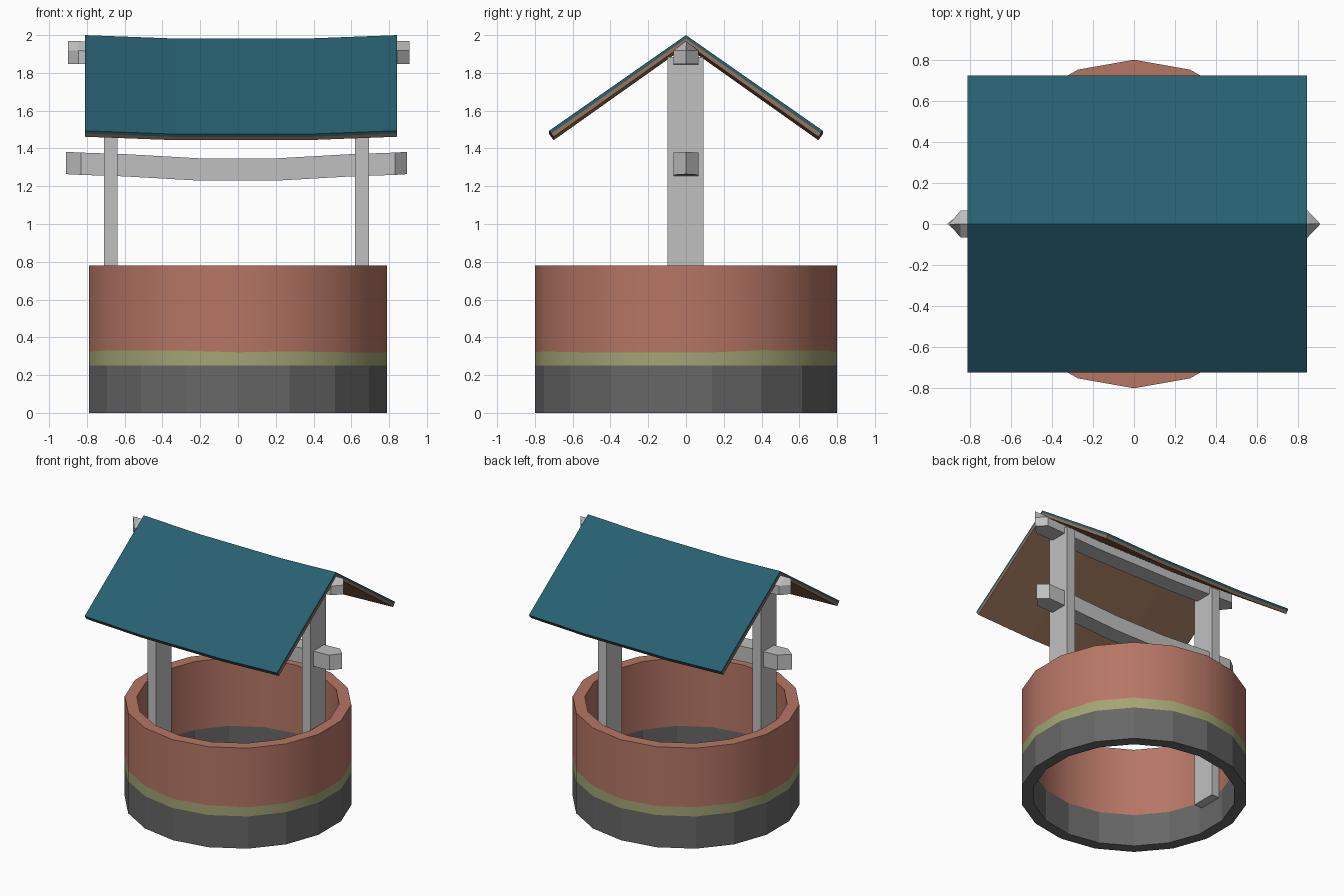
import bpy, bmesh, math, random

if "Cube" in bpy.data.objects:
    bpy.data.objects.remove(bpy.data.objects["Cube"])

random.seed(4)


def mat(name, rgb):
    lin = [(c / 255 / 12.92) if c < 10 else ((c / 255 + 0.055) / 1.055) ** 2.4 for c in rgb]
    m = bpy.data.materials.new(name)
    m.diffuse_color = (*lin, 1)
    m.use_nodes = True
    m.node_tree.nodes["Principled BSDF"].inputs["Base Color"].default_value = m.diffuse_color
    return m


BRICK = mat("brick_red", (182, 118, 101))
STONE = mat("dark_stone", (103, 103, 103))
MOSS = mat("moss_green", (163, 165, 116))
WOOD = mat("pale_grey_wood", (192, 192, 192))
TEAL = mat("teal_roofing", (39, 96, 113))
BROWN = mat("brown_boards", (152, 115, 90))


def finish(bm, name, mats, smooth=False):
    bmesh.ops.remove_doubles(bm, verts=bm.verts, dist=1e-5)
    bmesh.ops.dissolve_degenerate(bm, edges=bm.edges, dist=1e-5)
    bmesh.ops.recalc_face_normals(bm, faces=bm.faces)
    me = bpy.data.meshes.new(name)
    bm.to_mesh(me)
    bm.free()
    for m in mats:
        me.materials.append(m)
    ob = bpy.data.objects.new(name, me)
    bpy.context.collection.objects.link(ob)
    if smooth:
        bpy.ops.object.select_all(action='DESELECT')
        ob.select_set(True)
        bpy.context.view_layer.objects.active = ob
        bpy.ops.object.shade_smooth_by_angle(angle=math.radians(30))
    return ob


def ring(name, profile, mats, strip_mats, smooth=False, jag=None, n=18):
    """Revolve a closed (radius, z) profile; point number `jag` gets an uneven height."""
    bm = bmesh.new()
    cols = []
    for i in range(n):
        a = math.pi / 2 + i * math.tau / n
        cols.append([bm.verts.new((r * math.cos(a), r * math.sin(a),
                                   z + (random.uniform(-.008, .008) if k == jag else 0)))
                     for k, (r, z) in enumerate(profile)])
    m = len(profile)
    for i in range(n):
        a, b = cols[i], cols[(i + 1) % n]
        for k in range(m):
            f = bm.faces.new((a[k], b[k], b[(k + 1) % m], a[(k + 1) % m]))
            f.material_index = strip_mats[k]
    return finish(bm, name, mats, smooth)


def loft(name, section, stations, material):
    """Sweep a (y, z) section along x; each station is (x, z offset, y scale)."""
    bm = bmesh.new()
    rows = [[bm.verts.new((x, y * s, z + dz)) for y, z in section] for x, dz, s in stations]
    m = len(section)
    for a, b in zip(rows, rows[1:]):
        for k in range(m):
            bm.faces.new((a[k], a[(k + 1) % m], b[(k + 1) % m], b[k]))
    if stations[0][2] > 0:
        bm.faces.new(rows[0])
        bm.faces.new(rows[-1])
    return finish(bm, name, [material])


# Round wall: stone footing, then brick with a mossy band on the outside
RO, RI = 0.8, 0.715
ring("stone_footing", [(RO, 0), (RO, .25), (RI, .25), (RI, 0)], [STONE], [0, 0, 0, 0])
ring("brick_wall", [(RO, .25), (RO, .325), (RO, .78), (RI, .78), (RI, .25)],
     [BRICK, MOSS], [1, 0, 0, 0, 0], smooth=True, jag=1)

# Two upright posts
for side, x0, x1 in (("left", -.71, -.637), ("right", .62, .693)):
    loft(side + "_post", [(-.098, .2), (.092, .2), (.092, 1.885), (-.098, 1.885)],
         [(x0, 0, 1), (x1, 0, 1)], WOOD)

# Sagging cross beam with pointed ends
loft("winding_beam", [(-.066, 1.26), (.066, 1.26), (.066, 1.378), (-.066, 1.378)],
     [(-.91, .004, 0), (-.83, 0, 1), (-.6, -.008, 1), (-.21, -.03, 1),
      (.21, -.03, 1), (.6, -.008, 1), (.83, 0, 1), (.895, .004, 0)], WOOD)

# Ridge beam with a peaked top and pointed ends
loft("ridge_beam", [(-.066, 1.847), (.066, 1.847), (.066, 1.918), (0, 1.968), (-.066, 1.918)],
     [(-.9, 0, 0), (-.845, 0, 1), (-.34, -.018, 1), (.36, -.018, 1),
      (.845, 0, 1), (.908, 0, 0)], WOOD)

# Gently sagging gable roof: teal covering over brown boards
SAG = [(-.81, 0, 1), (-.34, -.018, 1), (.37, -.018, 1), (.842, 0, 1)]


def chevron(y0, e0, r0, y1, e1, r1):
    return [(-y0, e0), (0, r0), (y0, e0), (y1, e1), (0, r1), (-y1, e1)]


loft("roof_covering", chevron(.724, 1.494, 2.0, .714, 1.479, 1.982), SAG, TEAL)
loft("roof_boards", chevron(.714, 1.479, 1.982, .700, 1.462, 1.958), SAG, BROWN)
